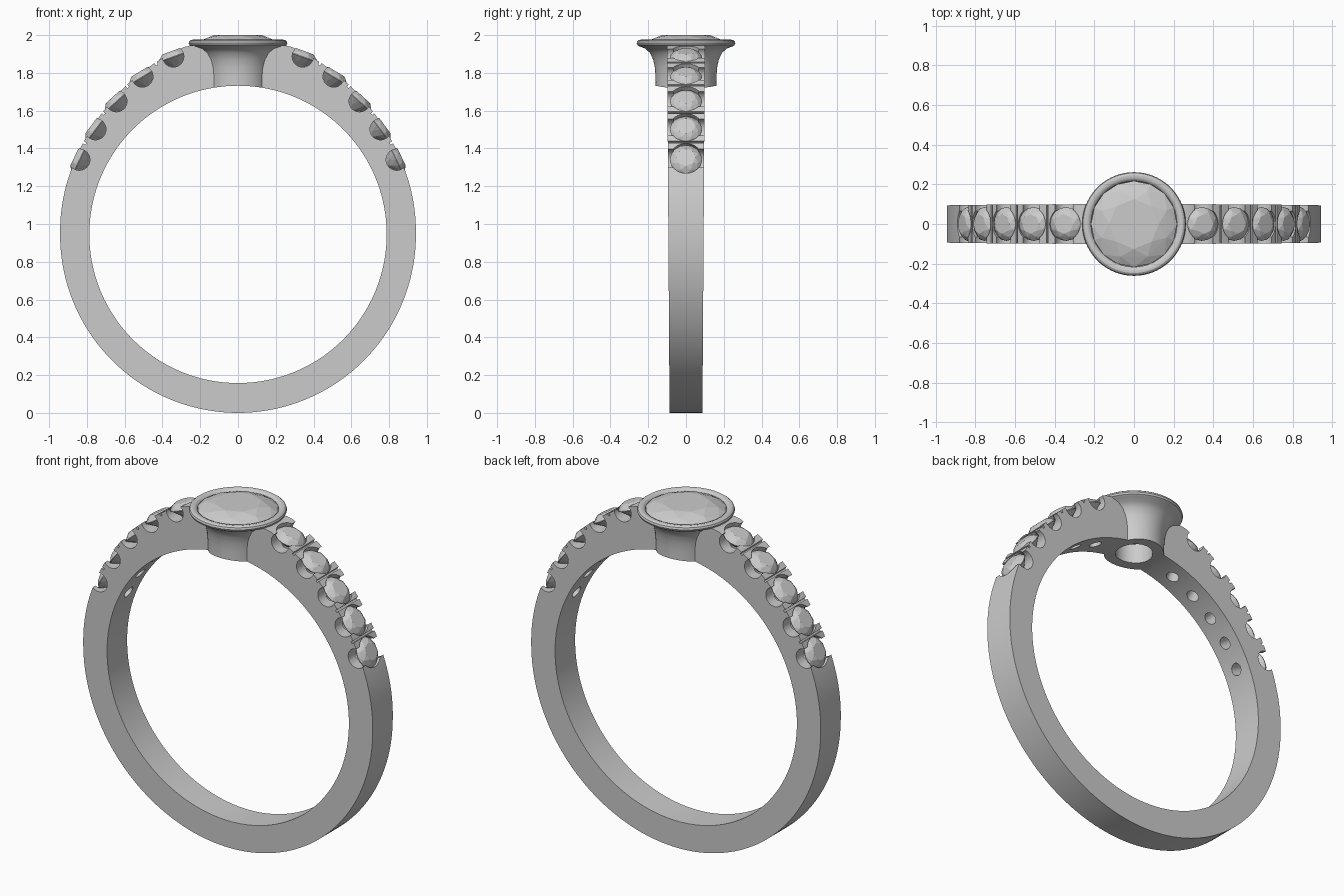
import bpy, bmesh
from math import sin, cos, pi, radians
from mathutils import Matrix

if "Cube" in bpy.data.objects:
    bpy.data.objects.remove(bpy.data.objects["Cube"])

CZ, R_IN = 0.945, 0.787          # ring centre height and finger-hole radius
OUTER = [(0, 1.05), (15, 1.035), (20, 1.022), (31, 0.997), (42, 0.975),
         (53, 0.958), (65, 0.948), (90, 0.942), (180, 0.945)]
GEM_ANGLES = [s * (20 + 11.2 * i) for s in (-1, 1) for i in range(5)]
GAP_ANGLES = [s * (25.6 + 11.2 * i) for s in (-1, 1) for i in range(4)]


def outer_radius(deg):
    deg = abs(deg)
    for (a, ra), (b, rb) in zip(OUTER, OUTER[1:]):
        if deg <= b:
            return ra + (rb - ra) * (deg - a) / (b - a)
    return OUTER[-1][1]


def finish(name, bm):
    bmesh.ops.remove_doubles(bm, verts=bm.verts, dist=1e-5)
    bmesh.ops.recalc_face_normals(bm, faces=bm.faces)
    me = bpy.data.meshes.new(name)
    bm.to_mesh(me)
    bm.free()
    ob = bpy.data.objects.new(name, me)
    bpy.context.collection.objects.link(ob)
    return ob


def radial(deg, r):
    """Frame on the band: local z points outward, local y across the band."""
    return (Matrix.Translation((0, 0, CZ)) @ Matrix.Rotation(radians(deg), 4, 'Y')
            @ Matrix.Translation((0, 0, r)))


def add_cyl(bm, mat, r, depth, seg=32):
    bmesh.ops.create_cone(bm, cap_ends=True, segments=seg, radius1=r, radius2=r,
                          depth=depth, matrix=mat)


def revolve(name, profile, closed, seg=96):
    bm = bmesh.new()
    rings = [[bm.verts.new((r * cos(2 * pi * i / seg), r * sin(2 * pi * i / seg), z))
              for r, z in profile] for i in range(seg)]
    n = len(profile)
    for i in range(seg):
        a, b = rings[i], rings[(i + 1) % seg]
        for j in range(n if closed else n - 1):
            k = (j + 1) % n
            bm.faces.new((a[j], b[j], b[k], a[k]))
    return finish(name, bm)


def cut(ob, cutter):
    m = ob.modifiers.new("cut", 'BOOLEAN')
    m.operation, m.solver, m.object = 'DIFFERENCE', 'EXACT', cutter
    cutter.hide_render = True
    bpy.context.view_layer.objects.active = ob
    bpy.ops.object.modifier_apply(modifier=m.name)
    bpy.data.objects.remove(cutter)


def smooth(ob):
    bpy.ops.object.select_all(action='DESELECT')
    ob.select_set(True)
    bpy.context.view_layer.objects.active = ob
    bpy.ops.object.shade_smooth_by_angle(angle=radians(30))


def gem(name, R, crown, depth, mat):
    """Round brilliant as a convex hull, girdle at local z = 0."""
    bm = bmesh.new()
    rows = [(0.58, crown, 8, 0), (0.82, crown * 0.6, 8, 0.5), (1, 0, 16, 0),
            (1, -0.04 * R, 16, 0), (0.55, -depth * 0.52, 8, 0.5), (0, -depth, 1, 0)]
    for r, z, n, off in rows:
        for i in range(n):
            a = 2 * pi * (i + off) / n
            bm.verts.new((R * r * cos(a), R * r * sin(a), z))
    bmesh.ops.convex_hull(bm, input=bm.verts)
    bmesh.ops.dissolve_limit(bm, angle_limit=0.01, verts=bm.verts, edges=bm.edges)
    bm.transform(mat)
    return finish(name, bm)


# Band: thicker and wider toward the top
bm = bmesh.new()
N = 180
loops = []
for i in range(N):
    deg = i * 360 / N
    deg = deg - 360 if deg > 180 else deg
    t, ro = radians(deg), outer_radius(deg)
    quad = []
    for r, s in ((R_IN, -1), (ro, -1), (ro, 1), (R_IN, 1)):
        z = min(CZ + r * cos(t), 1.945)
        quad.append(bm.verts.new((r * sin(t), s * (0.087 + 0.0067 * z), z)))
    loops.append(quad)
for i in range(N):
    a, b = loops[i], loops[(i + 1) % N]
    for j in range(4):
        k = (j + 1) % 4
        bm.faces.new((a[j], b[j], b[k], a[k]))
band = finish("band", bm)

# Cutters: side scallops, gem seats, light holes, grooves between prongs
scallops, seats, holes, grooves = (bmesh.new() for _ in range(4))
for d in GEM_ANGLES:
    g = outer_radius(d) - 0.02
    add_cyl(scallops, radial(d, g) @ Matrix.Rotation(pi / 2, 4, 'X'), 0.056, 0.4)
    add_cyl(seats, radial(d, g + 0.045), 0.086, 0.1)
    add_cyl(holes, radial(d, g - 0.1), 0.034, 0.3, 24)
for d in GAP_ANGLES:
    bmesh.ops.create_cube(grooves, size=1, matrix=radial(d, outer_radius(d) + 0.005)
                          @ Matrix.Diagonal((0.012, 0.4, 0.04, 1)))
for label, c in (("scallop", scallops), ("seat", seats), ("hole", holes), ("groove", grooves)):
    cut(band, finish(label + "_cutter", c))
cut(band, revolve("bezel_cutter", [(0, 1.6), (0.13, 1.6), (0.13, 1.82), (0.18, 1.91),
                                   (0.212, 1.94), (0.212, 2.1), (0, 2.1)], False))
smooth(band)

# Flared bezel cup with rolled rim, trimmed to the finger hole
bezel = revolve("bezel", [(0.16, 1.70), (0.161, 1.78), (0.165, 1.83), (0.174, 1.87),
                          (0.19, 1.905), (0.215, 1.929), (0.246, 1.94), (0.257, 1.947),
                          (0.261, 1.957), (0.257, 1.968), (0.247, 1.975), (0.235, 1.976),
                          (0.223, 1.971), (0.216, 1.962), (0.216, 1.95), (0.1, 1.85),
                          (0.1, 1.70)], True)
bm = bmesh.new()
add_cyl(bm, Matrix.Translation((0, 0, CZ)) @ Matrix.Rotation(pi / 2, 4, 'X'), R_IN, 1, 180)
cut(bezel, finish("finger_cutter", bm))
smooth(bezel)

# Stones
gem("centre_stone", 0.217, 0.038, 0.18, Matrix.Translation((0, 0, 1.962)))
for i, d in enumerate(GEM_ANGLES):
    gem(f"side_stone_{i + 1}", 0.085, 0.03, 0.07, radial(d, outer_radius(d) - 0.02))
